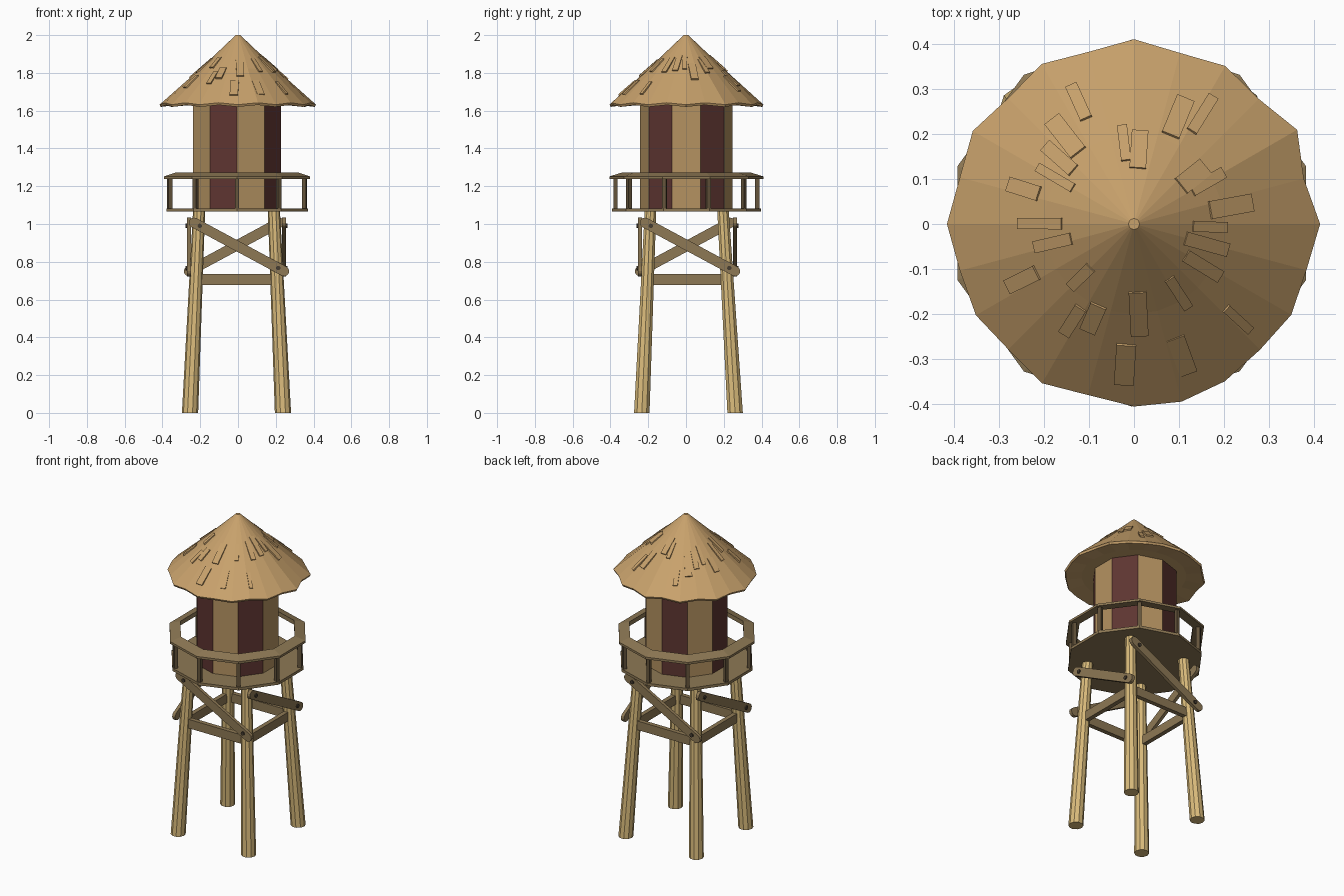
import bpy, bmesh, math, random
from mathutils import Vector, Matrix

if "Cube" in bpy.data.objects:
    bpy.data.objects.remove(bpy.data.objects["Cube"])

random.seed(4)


def material(name, rgb):
    m = bpy.data.materials.new(name)
    m.diffuse_color = (*rgb, 1)
    m.use_nodes = True
    m.node_tree.nodes["Principled BSDF"].inputs["Base Color"].default_value = m.diffuse_color
    return m


THATCH = material("thatch", (0.58, 0.36, 0.15))
POLE = material("pole_wood", (0.70, 0.50, 0.20))
BEAM = material("beam_wood", (0.27, 0.19, 0.09))
DARK = material("dark_wood", (0.13, 0.09, 0.045))
PLANK = material("light_plank", (0.46, 0.29, 0.12))
RED = material("red_plank", (0.11, 0.035, 0.03))
BOLT = material("bolt", (0.06, 0.045, 0.03))


def loft(name, rings, mats, closed=False, xf=None, stripes=False):
    """Skin matching rings of points; cap the ends unless the loop is closed."""
    bm = bmesh.new()
    vs = [[bm.verts.new(p) for p in r] for r in rings]
    n = len(vs[0])
    pairs = list(zip(vs, vs[1:] + vs[:1])) if closed else list(zip(vs, vs[1:]))
    for a, b in pairs:
        for k in range(n):
            f = bm.faces.new((a[k], a[(k + 1) % n], b[(k + 1) % n], b[k]))
            if stripes:
                f.material_index = k % 2
    if not closed:
        bm.faces.new(vs[0])
        bm.faces.new(vs[-1])
    bmesh.ops.recalc_face_normals(bm, faces=bm.faces)
    me = bpy.data.meshes.new(name)
    bm.to_mesh(me)
    bm.free()
    for m in mats:
        me.materials.append(m)
    if xf:
        me.transform(xf)
    ob = bpy.data.objects.new(name, me)
    bpy.context.collection.objects.link(ob)
    return ob


def circle(r, z, n, start=0.0, c=(0, 0)):
    return [Vector((c[0] + r * math.cos(start + math.tau * k / n),
                    c[1] + r * math.sin(start + math.tau * k / n), z)) for k in range(n)]


def box(name, size, mat, xf):
    x, y, z = (s / 2 for s in size)
    ring = lambda h: [(-x, -y, h), (x, -y, h), (x, y, h), (-x, y, h)]
    return loft(name, [ring(-z), ring(z)], [mat], xf=xf)


CX = -0.005
S = math.radians(18)
deca = lambda r, z: circle(r, z, 10, S, (CX, 0.002))

# Four splayed legs
for i, (sx, sy) in enumerate([(-1, -1), (1, -1), (1, 1), (-1, 1)]):
    bottom = (-0.008 + sx * 0.246, 0.013 + sy * 0.247)
    top = (-0.008 + sx * 0.198, 0.004 + sy * 0.192)
    loft(f"leg_{i + 1}", [circle(0.043, 0, 10, 0, bottom), circle(0.032, 1.07, 10, 0, top)], [POLE])

# Cross beams and bolted diagonal braces, one set per side
for i in range(4):
    side = Matrix.Translation((-0.008, 0.008, 0)) @ Matrix.Rotation(i * math.pi / 2, 4, 'Z')
    box(f"cross_beam_{i + 1}", (0.43, 0.028, 0.056), BEAM, side @ Matrix.Translation((0, -0.214, 0.706)))
    a, b = Vector((-0.225, 0, 1.007)), Vector((0.252, 0, 0.75))
    d = b - a
    half = d.length / 2
    frame = side @ Matrix.Translation((a + b) / 2 + Vector((0, -0.252, 0))) \
        @ Matrix.Rotation(math.atan2(-d.z, d.x), 4, 'Y')
    outline = []
    for s in (1, -1):
        for k in range(7):
            t = -math.pi / 2 + math.pi * k / 6
            outline.append((s * (half + 0.027 * math.cos(t)), s * 0.027 * math.sin(t)))
    loft(f"brace_{i + 1}", [[(x, y, z) for x, z in outline] for y in (-0.01, 0.01)], [BEAM], xf=frame)
    for s in (-1, 1):
        pts = [[(p.x, y, p.y) for p in circle(0.012, 0, 8, 0, (s * (half - 0.035), 0))] for y in (-0.017, 0)]
        loft(f"brace_bolt_{i + 1}", pts, [BOLT], xf=frame)

# Ten-sided deck, railing posts and sloped hand rail
loft("deck", [deca(0.394, 1.065), deca(0.394, 1.082)], [BEAM])
for k in range(10):
    t = S + math.tau * k / 10
    box(f"rail_post_{k + 1}", (0.022, 0.022, 0.17), DARK,
        Matrix.Translation((CX + 0.375 * math.cos(t), 0.002 + 0.375 * math.sin(t), 1.163))
        @ Matrix.Rotation(t, 4, 'Z'))
loft("hand_rail", [deca(0.407, 1.238), deca(0.407, 1.252), deca(0.342, 1.272), deca(0.342, 1.245)],
     [BEAM], closed=True)

# Striped ten-sided cabin
loft("cabin", [deca(0.245, 1.08), deca(0.245, 1.645)], [RED, PLANK], stripes=True)

# Thatched roof with a ragged rim
rim = [0.413, 0.39, 0.418, 0.392, 0.405, 0.393, 0.41, 0.395, 0.41, 0.395, 0.413, 0.40,
       0.415, 0.40, 0.405, 0.394, 0.408, 0.393, 0.405, 0.408, 0.403, 0.395, 0.403, 0.396]
edge, lip = [], []
for k, r in enumerate(rim):
    t = math.tau * k / 24
    p = Vector((r * math.cos(t), r * math.sin(t), 1.632 if k % 2 == 0 else 1.642))
    edge.append(p)
    lip.append(Vector((p.x * 0.985, p.y * 0.985, p.z - 0.012)))
inner = circle(0.30, 1.634, 24)
loft("thatch_roof", [inner, lip, edge, circle(0.20, 1.822, 24), circle(0.012, 2.0, 24)], [THATCH])

# Loose straw tufts lying on the roof slope
slope = math.atan2(0.37, 0.40)
for k in range(26):
    t = math.tau * (k + random.uniform(-0.3, 0.3)) / 26
    r = random.uniform(0.15, 0.32)
    z = 2.0 - (r - 0.01) * 0.92
    xf = Matrix.Rotation(t, 4, 'Z') @ Matrix.Translation((r, 0, z - 0.001)) @ Matrix.Rotation(slope, 4, 'Y') \
        @ Matrix.Rotation(0.03, 4, 'Y').inverted()
    box(f"straw_tuft_{k + 1}", (random.uniform(0.08, 0.13), random.uniform(0.02, 0.045), 0.008), THATCH, xf)
